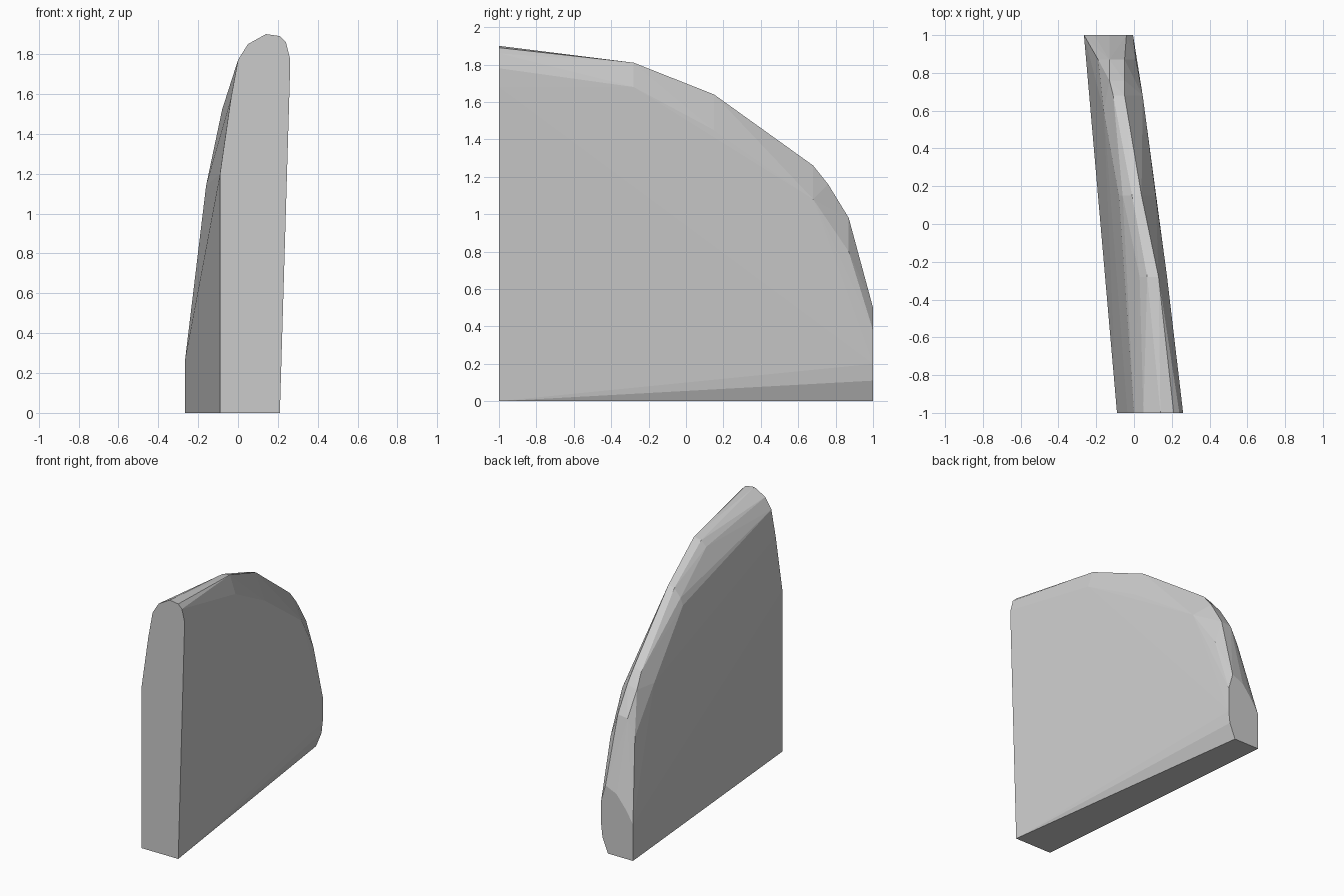
import bpy, bmesh

if "Cube" in bpy.data.objects:
    bpy.data.objects.remove(bpy.data.objects["Cube"])

# Cross-sections along the slab: y -> outline points (x, z)
sections = {
    -1.00: [(-.09, 0), (-.09, 1.2), (-.035, 1.58), (0, 1.77), (.05, 1.85), (.14, 1.9),
            (.21, 1.89), (.24, 1.86), (.26, 1.78), (.26, 1.68), (.21, 0)],
    -0.28: [(-.06, 1.5), (.03, 1.76), (.07, 1.8), (.13, 1.81), (.175, 1.68)],
    0.15: [(-.08, 1.52), (-.06, 1.57), (-.01, 1.63), (.04, 1.64), (.115, 1.45)],
    0.60: [(-.16, 1.14)],
    0.68: [(-.11, 1.24), (-.05, 1.26), (.046, 1.08)],
    0.76: [(-.13, 1.14), (-.05, 1.16)],
    0.87: [(-.19, .85), (-.13, .97), (-.05, .98), (.01, .8)],
    1.00: [(-.265, 0), (-.265, .27), (-.21, .36), (-.13, .46), (-.04, .5),
           (-.005, .38), (-.005, .2), (-.015, .11), (-.06, 0)],
}

# Curved slab: convex skin around the sections
bm = bmesh.new()
for y, outline in sections.items():
    for x, z in outline:
        bm.verts.new((x, y, z))
result = bmesh.ops.convex_hull(bm, input=bm.verts)
loose = [v for v in bm.verts if not v.link_faces]
bmesh.ops.delete(bm, geom=loose, context='VERTS')
bmesh.ops.dissolve_limit(bm, angle_limit=.01, verts=bm.verts, edges=bm.edges)
bmesh.ops.recalc_face_normals(bm, faces=bm.faces)

mesh = bpy.data.meshes.new("curved_slab")
bm.to_mesh(mesh)
bm.free()
slab = bpy.data.objects.new("curved_slab", mesh)
bpy.context.collection.objects.link(slab)

# Plain grey finish
grey = bpy.data.materials.new("light_grey")
grey.diffuse_color = (.6, .6, .6, 1)
grey.use_nodes = True
grey.node_tree.nodes["Principled BSDF"].inputs["Base Color"].default_value = grey.diffuse_color
mesh.materials.append(grey)
